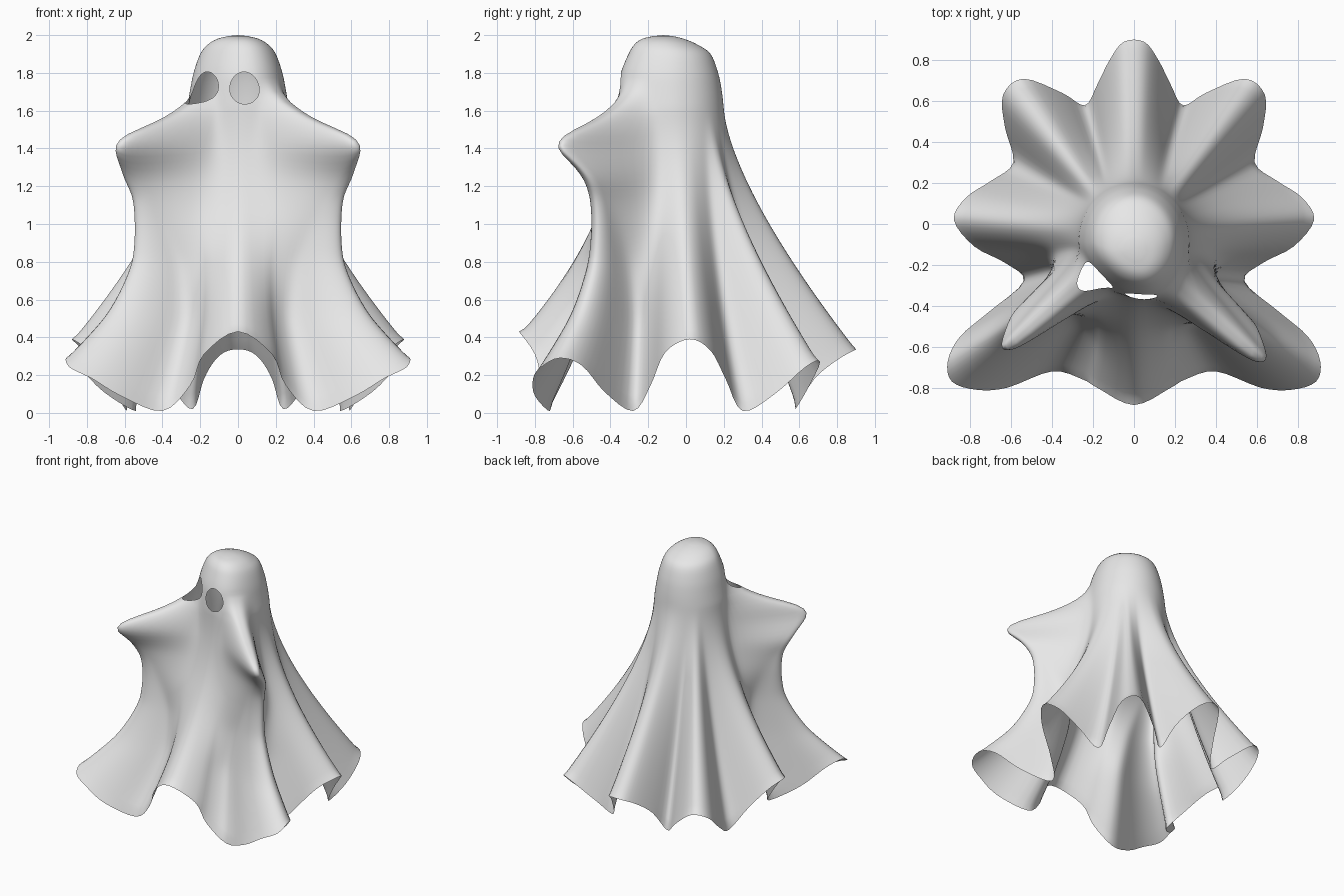
import bpy, bmesh, math
from mathutils import Vector

cube = bpy.data.objects.get("Cube")
if cube:
    bpy.data.objects.remove(cube, do_unlink=True)

mat = bpy.data.materials.new("pale_grey_cloth")
mat.use_nodes = True
mat.diffuse_color = (0.8, 0.8, 0.8, 1)
mat.node_tree.nodes["Principled BSDF"].inputs["Base Color"].default_value = (0.8, 0.8, 0.8, 1)


def spline(points, steps, closed):
    """Smooth curve through the points."""
    pts = [Vector(p) for p in points]
    n = len(pts)
    pick = (lambda i: pts[i % n]) if closed else (lambda i: pts[max(0, min(n - 1, i))])
    out = []
    for i in range(n if closed else n - 1):
        a, b, c, d = (pick(i + k) for k in (-1, 0, 1, 2))
        for s in range(steps):
            t = s / steps
            out.append(b + (c - a) * (t / 2) + (a * 2 - b * 5 + c * 4 - d) * (t * t / 2)
                       + (b * 3 - a - c * 3 + d) * (t ** 3 / 2))
    return out if closed else out + [pts[-1]]


def lookup(table, z):
    """Linear interpolation in a table whose first column falls."""
    if z >= table[0][0]:
        return table[0][1]
    for (z0, v0), (z1, v1) in zip(table, table[1:]):
        if z >= z1:
            return v0 + (v1 - v0) * (z0 - z) / (z0 - z1)
    return table[-1][1]


# Wavy hem, from front centre round the left side to back centre
half = [(0, -.885, .43), (.18, -.80, .31), (.25, -.76, .15), (.40, -.72, .01),
        (.62, -.80, .09), (.77, -.81, .18), (.89, -.77, .24), (.91, -.67, .29),
        (.85, -.55, .25), (.71, -.43, .11), (.54, -.28, .01), (.63, -.19, .14),
        (.78, -.11, .32), (.88, .02, .39), (.82, .13, .33), (.70, .21, .18),
        (.59, .30, .01), (.63, .47, .10), (.64, .63, .24), (.54, .71, .27),
        (.35, .64, .12), (.24, .58, .02), (.18, .68, .18), (.12, .80, .28),
        (.05, .89, .33)]
hem = spline(half + [(-x, y, z) for x, y, z in reversed(half[1:])], 4, True)
n = len(hem)

# Direction of each column at the neck, valleys drawn towards the diagonals
MID = -.08
angles = []
for p in hem:
    a = math.atan2(p.y - MID, p.x)
    angles.append(a + .12 * math.sin(4 * a))

# The hem with its folds averaged out, which the upper cloth follows
SPAN = 9
calm = [sum((hem[(j + k) % n] for k in range(-SPAN, SPAN + 1)), Vector()) / (2 * SPAN + 1)
        for j in range(n)]

# Head rings: height, middle y, half width, half depth
head = spline([(1.995, -.12, .05, .05), (1.98, -.12, .11, .11), (1.95, -.105, .16, .165),
               (1.90, -.085, .20, .215), (1.80, -.085, .235, .255),
               (1.70, -.083, .255, .273), (1.60, -.082, .272, .283)], 4, False)
NECK = head[-1]
RING_TABLES = [[(ring[0], ring[c]) for ring in head] for c in (1, 2, 3)]

# Arm push under the cloth, its angular spread and its heading, by height
ARM_PUSH = [(1.76, 0), (1.70, .03), (1.65, .08), (1.60, .16), (1.56, .24), (1.52, .35),
            (1.49, .47), (1.46, .55), (1.42, .57), (1.38, .55), (1.31, .46), (1.24, .39),
            (1.15, .30), (1.05, .24), (.8, .10), (.5, 0)]
ARM_SPREAD = [(1.45, 17), (1.25, 20), (1.0, 24)]
ARM_HEADING = [(1.40, -41), (1.24, -30), (1.0, -28)]


def arm_offset(angle, z):
    total = Vector((0, 0, 0))
    heading = math.radians(lookup(ARM_HEADING, z))
    for side in (1, -1):
        aim = math.radians(-42 if side > 0 else -138)
        d = abs(math.degrees(math.remainder(angle - aim, math.tau)))
        g = math.exp(-(d / lookup(ARM_SPREAD, z)) ** 2.8) * lookup(ARM_PUSH, z)
        total += Vector((side * math.cos(heading), math.sin(heading), 0)) * g
    return total


def head_point(a, z):
    """Point on the head, whose face is turned slightly to its right."""
    cy, rx, ry = (lookup(table, z) for table in RING_TABLES)
    x = rx * math.cos(a)
    return Vector((x, cy + ry * math.sin(a) - .22 * x * max(0, -math.sin(a)), z))


bm = bmesh.new()
apex = bm.verts.new((0, -.12, 2))
rows = []
column = {}
# Head
for ring in head:
    z = ring[0]
    rows.append([bm.verts.new(head_point(a, z) + arm_offset(a, z)) for a in angles])
    column.update(zip(rows[-1], angles))
# Draped skirt, its folds deepening downwards
DRAPE = 44
for i in range(1, DRAPE + 1):
    s = i / DRAPE
    row = []
    for a, smooth_end, end in zip(angles, calm, hem):
        start = head_point(a, NECK[0])
        target = smooth_end.lerp(end, math.sin(math.sqrt(s) * math.pi / 2))
        flare = s ** (1.7 - .3 * math.sin(a))
        z = max(0, start.z + (target.z - start.z) * s)
        p = start.lerp(target, flare)
        row.append(bm.verts.new(Vector((p.x, p.y, z)) + arm_offset(a, z) * (1 - s ** 4)))
    rows.append(row)
    column.update(zip(row, angles))

for j in range(n):
    k = (j + 1) % n
    bm.faces.new((apex, rows[0][j], rows[0][k]))
    for up, low in zip(rows, rows[1:]):
        bm.faces.new((up[j], low[j], low[k], up[k]))
inner = [v for row in rows[len(head) - 1:-1] for v in row]
for _ in range(4):
    bmesh.ops.smooth_vert(bm, verts=inner, factor=.5, use_axis_x=True,
                          use_axis_y=True, use_axis_z=True)

# Eye holes cut through the head: middle angle and half angle
EYE_Z, EYE_RZ = 1.72, .085
for middle, spread in ((-134, 20), (-82, 18)):
    middle, spread = math.radians(middle), math.radians(spread)

    def reach(a, z):
        return math.hypot((a - middle) / spread, (z - EYE_Z) / EYE_RZ)

    gone = [f for f in bm.faces if all(v in column for v in f.verts)
            and reach(sum(column[v] for v in f.verts) / 4, f.calc_center_median().z) < 1]
    chosen = set(gone)
    rim = {v for f in gone for v in f.verts if any(g not in chosen for g in v.link_faces)}
    for v in rim:
        q = reach(column[v], v.co.z)
        a = middle + (column[v] - middle) / q
        z = EYE_Z + (v.co.z - EYE_Z) / q
        v.co = head_point(a, z) + arm_offset(a, z)
    bmesh.ops.delete(bm, geom=gone, context="FACES")

for f in bm.faces:
    f.smooth = True
mesh = bpy.data.meshes.new("draped_sheet")
bm.to_mesh(mesh)
bm.free()
mesh.materials.append(mat)
sheet = bpy.data.objects.new("draped_sheet", mesh)
bpy.context.collection.objects.link(sheet)
